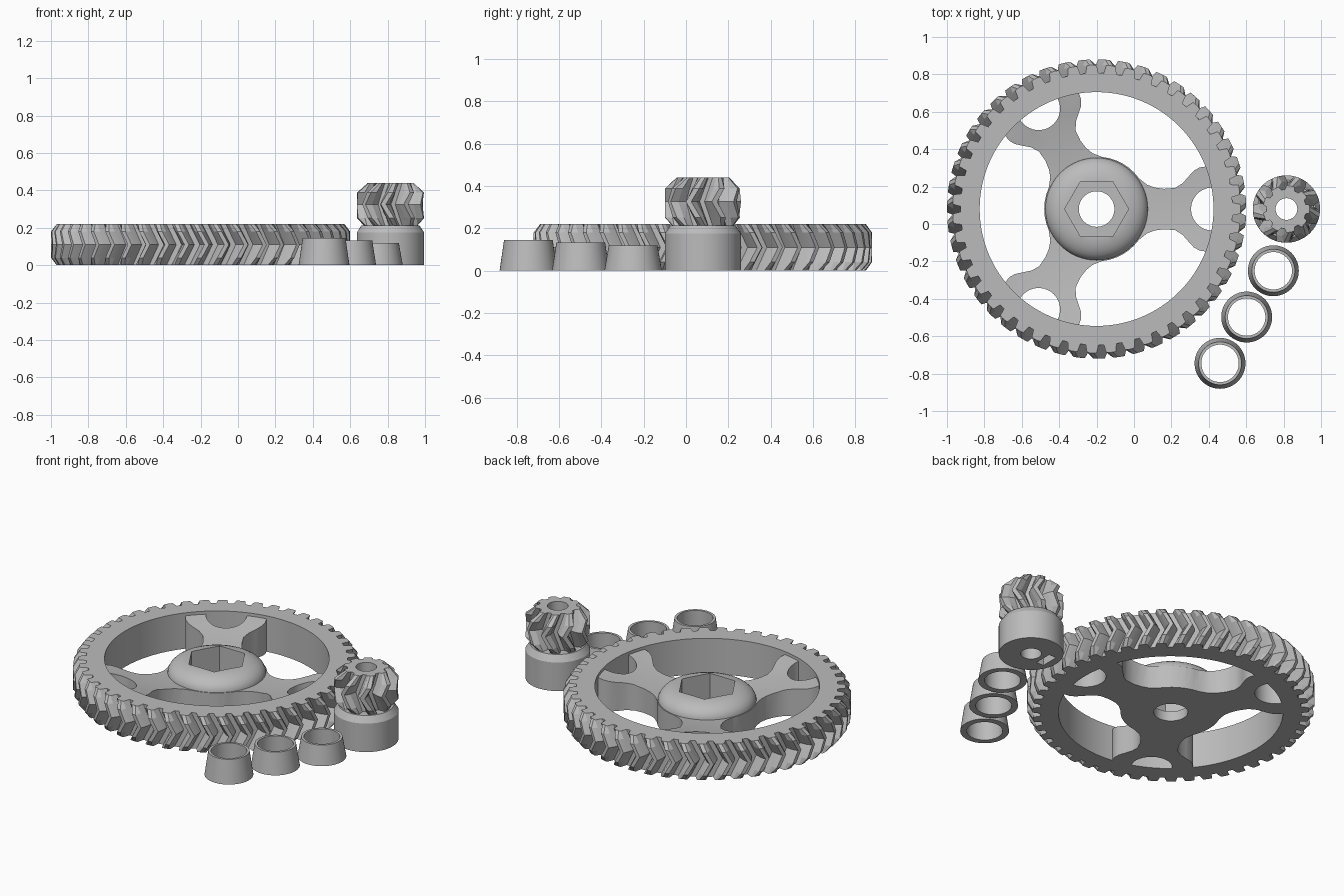
import bpy
import bmesh
from math import sin, cos, pi, radians, hypot, atan2

if "Cube" in bpy.data.objects:
    bpy.data.objects.remove(bpy.data.objects["Cube"])

GREY = bpy.data.materials.new("plain grey")
GREY.use_nodes = True
GREY.diffuse_color = (0.5, 0.5, 0.5, 1)
GREY.node_tree.nodes["Principled BSDF"].inputs["Base Color"].default_value = (0.5, 0.5, 0.5, 1)

WHEEL = (-0.2, 0.08, 0)
PINION = (0.815, 0.08, 0)


def make(name, bm, loc):
    bmesh.ops.recalc_face_normals(bm, faces=bm.faces)
    mesh = bpy.data.meshes.new(name)
    bm.to_mesh(mesh)
    bm.free()
    mesh.materials.append(GREY)
    ob = bpy.data.objects.new(name, mesh)
    ob.location = loc
    bpy.context.collection.objects.link(ob)
    return ob


def smooth(ob, angle=28):
    bpy.ops.object.select_all(action="DESELECT")
    ob.select_set(True)
    bpy.context.view_layer.objects.active = ob
    bpy.ops.object.shade_smooth_by_angle(angle=radians(angle))


def stack(name, rings, loc):
    """Join a closed loop of rings into a tube-like solid."""
    bm = bmesh.new()
    rows = [[bm.verts.new(p) for p in ring] for ring in rings]
    n = len(rows[0])
    for a, b in zip(rows, rows[1:] + rows[:1]):
        for i in range(n):
            j = (i + 1) % n
            bm.faces.new((a[i], a[j], b[j], b[i]))
    return make(name, bm, loc)


def lathe(name, profile, loc, n=72):
    """Spin a closed (radius, height) profile round z."""
    rings = [[(r * cos(2 * pi * i / n), r * sin(2 * pi * i / n), z) for i in range(n)]
             for r, z in profile]
    return stack(name, rings, loc)


def prism(name, outline, z0, z1, loc):
    bm = bmesh.new()
    low = bm.faces.new([bm.verts.new((x, y, z0)) for x, y in outline])
    top = bmesh.ops.extrude_face_region(bm, geom=[low])["geom"]
    for v in top:
        if isinstance(v, bmesh.types.BMVert):
            v.co.z = z1
    return make(name, bm, loc)


def boolean(ob, cutter, operation):
    """Apply a boolean and drop the helper."""
    mod = ob.modifiers.new("cut", "BOOLEAN")
    mod.operation = operation
    mod.solver = "EXACT"
    mod.object = cutter
    cutter.hide_render = True
    bpy.ops.object.select_all(action="DESELECT")
    ob.select_set(True)
    bpy.context.view_layer.objects.active = ob
    bpy.ops.object.modifier_apply(modifier=mod.name)
    bpy.data.objects.remove(cutter)


def herringbone(name, teeth, root, pitch, tip, layers, twist, bore, loc):
    """Gear whose teeth lean by twist (radians) at mid height; layers = (z, largest radius)."""
    z0, z1 = layers[0][0], layers[-1][0]
    tooth = [(-0.35, root), (-0.25, pitch), (-0.11, tip), (0.11, tip), (0.25, pitch), (0.35, root)]
    step = 2 * pi / teeth
    rings = []
    for z, limit in layers:
        lean = twist * (1 - abs(2 * (z - z0) / (z1 - z0) - 1))
        rings.append([(min(r, limit) * cos((t + f) * step + lean),
                       min(r, limit) * sin((t + f) * step + lean), z)
                      for t in range(teeth) for f, r in tooth])
    n = teeth * len(tooth)
    for z in (z1, z0):
        rings.append([(bore * cos(2 * pi * (i - 2.5) / n), bore * sin(2 * pi * (i - 2.5) / n), z)
                      for i in range(n)])
    return smooth(stack(name, rings, loc), 15)


# Large wheel: toothed rim
herringbone("wheel_rim", 47, 0.727, 0.768, 0.80,
            [(0, 0.77), (0.04, 0.80), (0.11, 0.80), (0.18, 0.80), (0.22, 0.77)],
            radians(200 / 47), 0.625, WHEEL)

# Three forked spokes, with a top surface that rises towards the rim
edge = [(0.27, 0.13), (0.31, 0.115), (0.36, 0.108), (0.42, 0.113), (0.46, 0.138), (0.49, 0.172),
        (0.52, 0.205), (0.55, 0.222), (0.59, 0.228), (0.61, 0.225)]
hub_arc = [(0.28 * cos(radians(a)), 0.28 * sin(radians(a))) for a in (60, 52, 44, 36)]
upper = hub_arc + edge
notch = [(0.62 + 0.115 * cos(radians(a)), 0.115 * sin(radians(a))) for a in range(75, 286, 10)]
spoke = [(x, -y) for x, y in upper[1:]] + [p for p in reversed(notch)] + upper[::-1]
outline = []
for k in range(3):
    c, s = cos(2 * pi * k / 3), sin(2 * pi * k / 3)
    outline += [(x * c - y * s, x * s + y * c) for x, y in spoke]
spokes = prism("wheel_spokes", outline, 0, 0.3, WHEEL)
bowl = lathe("bowl_helper", [(0.095, -0.1), (0.7, -0.1), (0.7, 0.212), (0.64, 0.205), (0.52, 0.175),
                             (0.4, 0.152), (0.28, 0.138), (0.2, 0.13), (0.2, 0.06), (0.095, 0.06)], WHEEL)
boolean(spokes, bowl, "INTERSECT")
hexagon = [(0.171 * cos(pi * i / 3), 0.171 * sin(pi * i / 3)) for i in range(6)]
boolean(spokes, prism("hex_helper", hexagon, 0.06, 0.5, WHEEL), "DIFFERENCE")
smooth(spokes)

# Domed hub with a hexagonal recess
hub = lathe("wheel_hub", [(0.095, 0.02), (0.272, 0.02), (0.275, 0.13), (0.272, 0.15), (0.262, 0.17),
                          (0.245, 0.187), (0.222, 0.201), (0.195, 0.211), (0.165, 0.217),
                          (0.095, 0.22)], WHEEL, 96)
boolean(hub, prism("hex_helper", hexagon, 0.06, 0.5, WHEEL), "DIFFERENCE")
smooth(hub)

# Small pinion: toothed top with heavily bevelled ends
herringbone("pinion_teeth", 9, 0.106, 0.147, 0.18,
            [(0.212, 0.145), (0.252, 0.18), (0.326, 0.18), (0.388, 0.18), (0.44, 0.125)],
            -radians(200 / 9), 0.058, PINION)

# Pinion collar with a nut slot underneath
collar = lathe("pinion_collar", [(0.058, 0), (0.18, 0), (0.18, 0.175), (0.155, 0.213), (0.058, 0.213)],
               PINION)
slot = [(-0.135, -0.055), (-0.085, -0.055), (-0.085, 0.055), (-0.135, 0.055)]
boolean(collar, prism("slot_helper", slot, -0.1, 0.12, PINION), "DIFFERENCE")
smooth(collar)

# Three tapered spacer rings of falling height
for i, height in enumerate((0.145, 0.133, 0.12)):
    spacer = lathe("spacer_ring_%d" % (i + 1),
                   [(0.1, 0), (0.136, 0), (0.115, height), (0.1, height)],
                   (0.46 + 0.1425 * i, -0.745 + 0.2475 * i, 0), 64)
    smooth(spacer)
